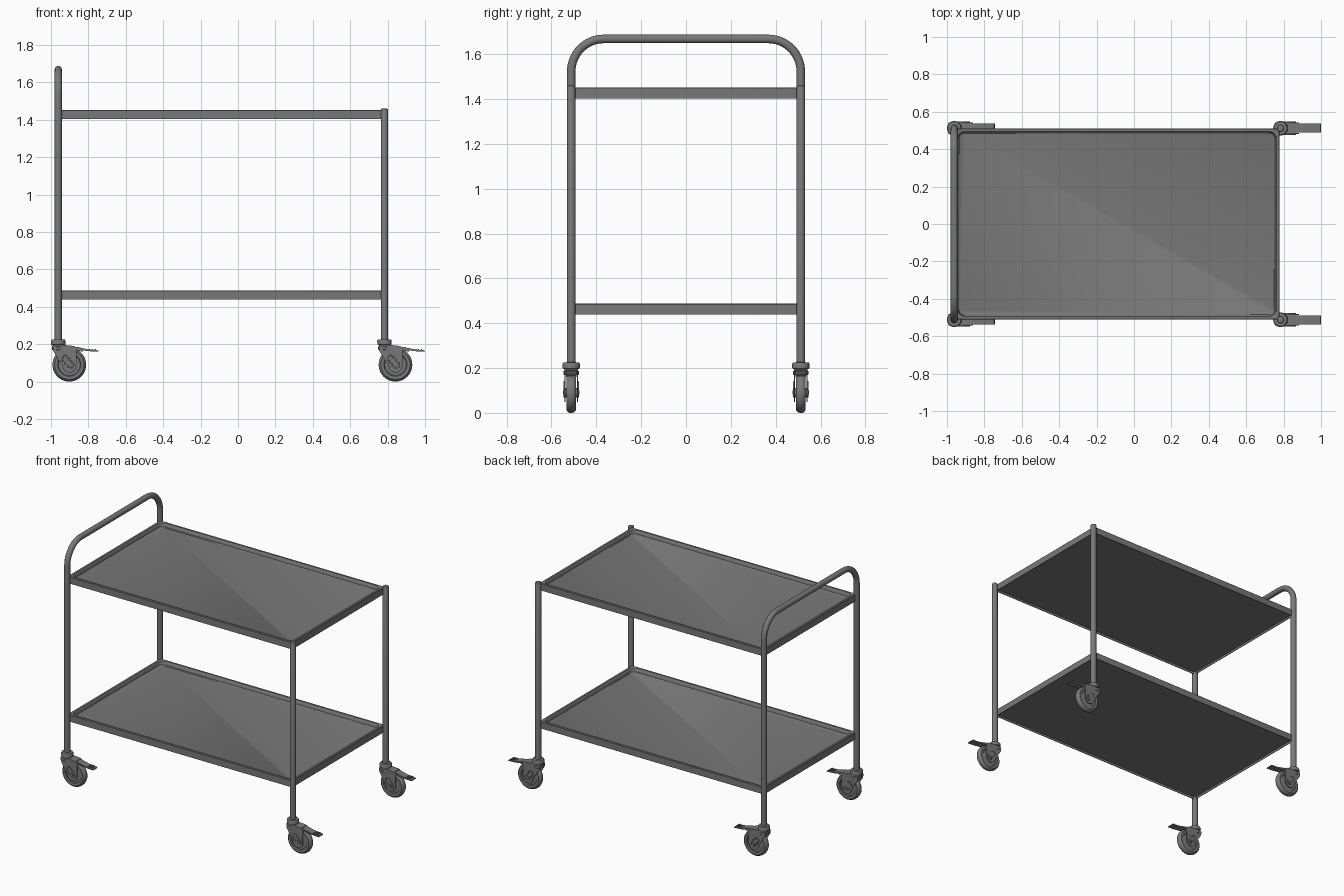
import bpy, bmesh
from math import sin, cos, pi, radians
from mathutils import Matrix, Vector

cube = bpy.data.objects.get("Cube")
if cube:
    bpy.data.objects.remove(cube, do_unlink=True)

steel = bpy.data.materials.new("grey steel")
steel.use_nodes = True
GREY = (0.19, 0.19, 0.19, 1)
steel.diffuse_color = GREY
steel.node_tree.nodes["Principled BSDF"].inputs["Base Color"].default_value = GREY

BACK_X, FRONT_X = -0.961, 0.783      # post centres
POST_Y, POST_R = 0.512, 0.0195
POST_BASE = 0.215
AXLE = Vector((0.059, 0, 0.09))      # relative to the post


def link(name, data, loc=(0, 0, 0)):
    ob = bpy.data.objects.new(name, data)
    ob.location = loc
    bpy.context.collection.objects.link(ob)
    return ob


def to_mesh(name, bm, angle=35):
    bmesh.ops.recalc_face_normals(bm, faces=bm.faces)
    me = bpy.data.meshes.new(name)
    bm.to_mesh(me)
    bm.free()
    me.materials.append(steel)
    me.shade_smooth()
    me.set_sharp_from_angle(angle=radians(angle))
    return me


def skin(bm, rings, caps=True):
    """Bridge a list of equal-length point rings into a surface."""
    vs = [[bm.verts.new(p) for p in ring] for ring in rings]
    n = len(vs[0])
    for a, b in zip(vs, vs[1:]):
        for i in range(n):
            j = (i + 1) % n
            bm.faces.new((a[i], a[j], b[j], b[i]))
    if caps:
        bm.faces.new(vs[0])
        bm.faces.new(vs[-1])


def lathe(bm, profile, centre=(0, 0, 0), along_y=False, n=32):
    """Turn (radius, height) pairs around z, or around y."""
    c = Vector(centre)
    rot = Matrix.Rotation(radians(90), 3, 'X') if along_y else Matrix.Identity(3)
    skin(bm, [[c + rot @ Vector((r * cos(2 * pi * i / n), r * sin(2 * pi * i / n), h))
               for i in range(n)] for r, h in profile])


def slab(bm, outline, y0, y1):
    """Extrude an xz outline between two y positions."""
    skin(bm, [[(x, y, z) for x, z in outline] for y in (y0, y1)])


def arc(cx, cz, r, start, end, n=8):
    return [(cx + r * cos(radians(start + (end - start) * i / n)),
             cz + r * sin(radians(start + (end - start) * i / n))) for i in range(n + 1)]


def round_rect(x0, x1, y, r, z):
    pts = []
    for cx, cy, a in ((x1 - r, y - r, 0), (x0 + r, y - r, 90),
                      (x0 + r, r - y, 180), (x1 - r, r - y, 270)):
        pts += [(px, py, z) for px, py in arc(cx, cy, r, a, a + 90, 6)]
    return pts


def capsule(cx, cz, half, r, tilt):
    dx, dz = half * cos(radians(tilt)), half * sin(radians(tilt))
    return (arc(cx + dx, cz + dz, r, tilt - 90, tilt + 90)
            + arc(cx - dx, cz - dz, r, tilt + 90, tilt + 270))


# Trays: folded skirt, flat rim and sunken floor, as (inset, height, corner radius)
def tray(name, top):
    section = [(0.004, -0.033, 0.016), (0.004, -0.048, 0.016), (0, -0.048, 0.02),
               (0, -0.003, 0.02), (0.003, 0, 0.02), (0.016, 0, 0.03),
               (0.019, -0.003, 0.032), (0.023, -0.025, 0.032), (0.028, -0.029, 0.03)]
    bm = bmesh.new()
    skin(bm, [round_rect(-0.96 + d, 0.777 - d, 0.511 - d, r, top + h)
              for d, h, r in section])
    link(name, to_mesh(name, bm))


tray("upper_tray", 1.451)
tray("lower_tray", 0.487)

# Push handle: one bent tube that also forms both tall posts
bend, top = 0.145, 1.668
path = [(-POST_Y, POST_BASE)] + arc(bend - POST_Y, top - bend, bend, 180, 90, 12)
path += [(-y, z) for y, z in reversed(path)]
tube = bpy.data.curves.new("handle_frame", 'CURVE')
tube.dimensions = '3D'
tube.bevel_depth = POST_R
tube.bevel_resolution = 5
tube.use_fill_caps = True
spline = tube.splines.new('POLY')
spline.points.add(len(path) - 1)
for p, (y, z) in zip(spline.points, path):
    p.co = (BACK_X, y, z, 1)
spline.use_smooth = True
tube.materials.append(steel)
link("handle_frame", tube)

# Short posts with softly rounded caps
bm = bmesh.new()
lathe(bm, [(POST_R, POST_BASE), (POST_R, 1.452), (0.017, 1.458), (0.01, 1.46)], n=24)
post = to_mesh("short_post", bm)

# Caster wheel: tyre, recessed disc and hub
half = [(0.02, 0.026), (0.022, 0.017), (0.058, 0.014), (0.062, 0.02),
        (0.078, 0.0215), (0.087, 0.014), (0.09, 0.005)]
bm = bmesh.new()
lathe(bm, half + [(r, -h) for r, h in reversed(half)], AXLE, along_y=True, n=40)
wheel = to_mesh("caster_wheel", bm)

# Caster swivel: collar around the post and bearing below it
bm = bmesh.new()
lathe(bm, [(0.03, 0.168), (0.034, 0.172), (0.034, 0.186), (0.03, 0.189), (0.03, 0.195),
           (0.038, 0.198), (0.039, 0.218), (0.035, 0.225), (0.02, 0.226)])
swivel = to_mesh("caster_swivel", bm)

# Caster fork: two swept plates, a crown between them, slot bosses and axle
cheek = ([(-0.03, 0.192), (-0.028, 0.165), (0.022, 0.085)]
         + arc(AXLE.x, AXLE.z - 0.005, 0.037, 190, 360, 10)
         + [(0.098, 0.15), (0.1, 0.178), (0.085, 0.19), (0.03, 0.196)])
bm = bmesh.new()
for s in (-1, 1):
    slab(bm, cheek, s * 0.026, s * 0.031)
    rings = [(0.03, 0.02), (0.035, 0.019), (0.035, 0.013), (0.032, 0.012)]
    skin(bm, [[(x, s * y, z) for x, z in capsule(0.05, 0.105, 0.022, r, -50)]
              for y, r in rings])
slab(bm, [(-0.03, 0.184), (0.085, 0.182), (0.085, 0.19), (0.03, 0.196), (-0.03, 0.192)],
     -0.027, 0.027)
lathe(bm, [(0.009, -0.037), (0.009, 0.037)], AXLE, along_y=True, n=12)
fork = to_mesh("caster_fork", bm)

# Brake pedal: sloping tread plate with a shoe underneath
bm = bmesh.new()
slab(bm, [(0.07, 0.186), (0.1, 0.186), (0.155, 0.173), (0.213, 0.167), (0.217, 0.16),
          (0.17, 0.162), (0.145, 0.165), (0.1, 0.174), (0.07, 0.178)], -0.024, 0.024)
slab(bm, [(0.08, 0.182), (0.135, 0.17), (0.13, 0.16), (0.085, 0.168)], -0.016, 0.016)
for x in (0.165, 0.18, 0.195):
    slab(bm, [(x, 0.168), (x, 0.175), (x + 0.006, 0.174), (x + 0.006, 0.167)], -0.02, 0.02)
pedal = to_mesh("brake_pedal", bm)

# Place posts and the four casters
for end, x in (("rear", BACK_X), ("front", FRONT_X)):
    for side, y in (("left", POST_Y), ("right", -POST_Y)):
        if end == "front":
            link("short_post_" + side, post, (x, y, 0))
        for part in (wheel, swivel, fork, pedal):
            link(f"{part.name}_{end}_{side}", part, (x, y, 0))
